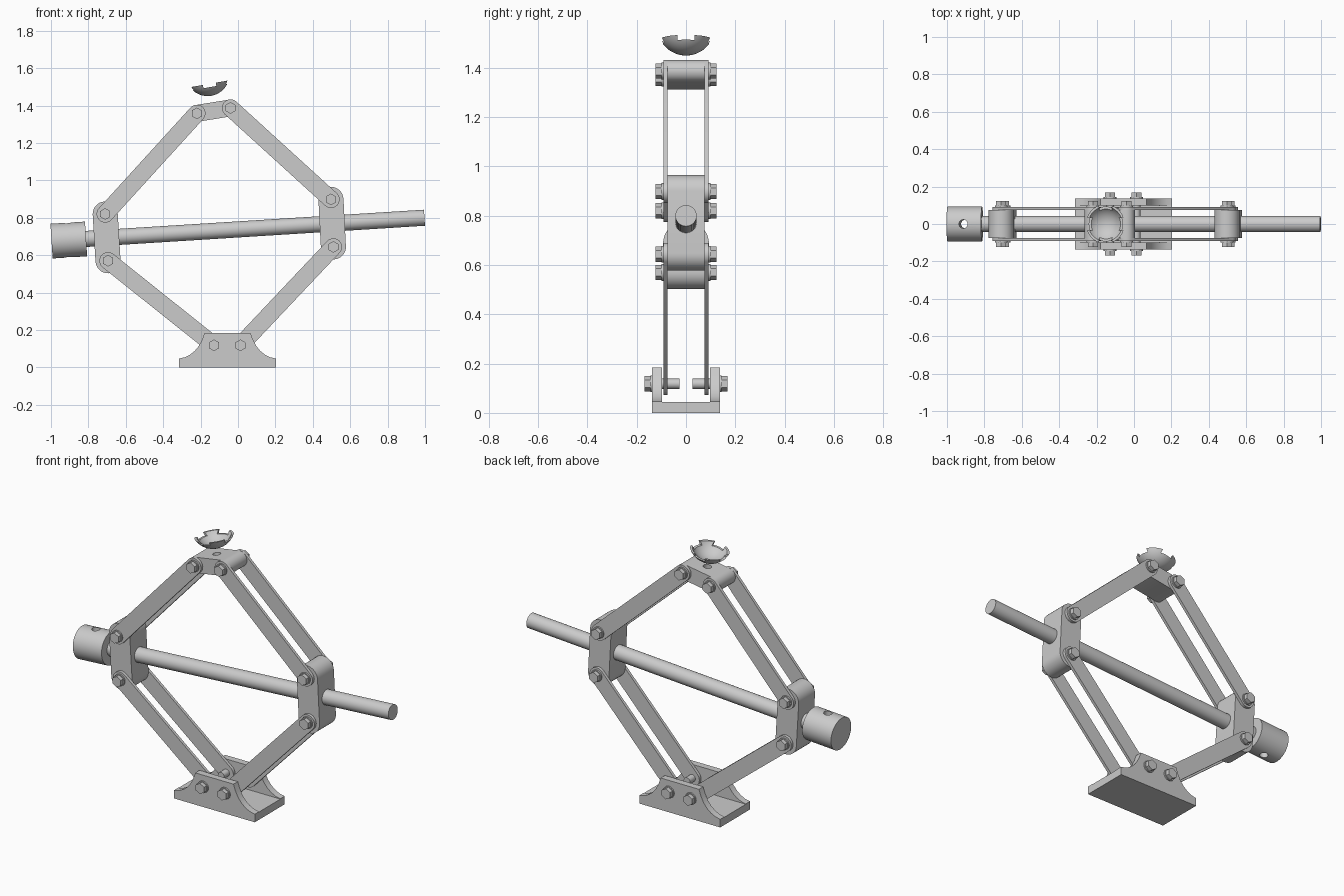
import bpy, bmesh, math
from mathutils import Vector, Matrix

cube = bpy.data.objects.get("Cube")
if cube:
    bpy.data.objects.remove(cube)

# Pivot points in the x-z plane
TOP_L, TOP_R = (-0.22, 1.358), (-0.04, 1.387)
LEFT_UP, LEFT_LOW = (-0.71, 0.82), (-0.695, 0.57)
RIGHT_UP, RIGHT_LOW = (0.497, 0.898), (0.51, 0.644)
BASE_L, BASE_R = (-0.128, 0.118), (0.013, 0.118)
BLOCK_Y, ARM_Y = 0.075, 0.092
WALL_IN, WALL_OUT = 0.098, 0.137


def finish(name, bm):
    bmesh.ops.recalc_face_normals(bm, faces=bm.faces)
    mesh = bpy.data.meshes.new(name)
    bm.to_mesh(mesh)
    bm.free()
    ob = bpy.data.objects.new(name, mesh)
    bpy.context.collection.objects.link(ob)
    bpy.ops.object.select_all(action='DESELECT')
    ob.select_set(True)
    bpy.context.view_layer.objects.active = ob
    bpy.ops.object.shade_smooth_by_angle(angle=math.radians(35))
    return ob


def prism(name, outline, y0, y1):
    """Extrude an x-z outline along y."""
    bm = bmesh.new()
    face = bm.faces.new([bm.verts.new((x, y0, z)) for x, z in outline])
    ext = bmesh.ops.extrude_face_region(bm, geom=[face])
    verts = [g for g in ext["geom"] if isinstance(g, bmesh.types.BMVert)]
    bmesh.ops.translate(bm, verts=verts, vec=(0, y1 - y0, 0))
    return finish(name, bm)


def link(name, p, q, r, y0, y1, steps=16):
    """Bar with round ends about the pivots p and q."""
    a = math.atan2(q[1] - p[1], q[0] - p[0])
    pts = []
    for c, start in ((q, a - math.pi / 2), (p, a + math.pi / 2)):
        for i in range(steps + 1):
            t = start + math.pi * i / steps
            pts.append((c[0] + r * math.cos(t), c[1] + r * math.sin(t)))
    return prism(name, pts, y0, y1)


def add_rod(bm, p, q, r, sides=32):
    p, q = Vector(p), Vector(q)
    rot = (q - p).to_track_quat('Z', 'Y').to_matrix().to_4x4()
    bmesh.ops.create_cone(bm, cap_ends=True, segments=sides, radius1=r, radius2=r,
                          depth=(q - p).length,
                          matrix=Matrix.Translation((p + q) / 2) @ rot)


def rod(name, p, q, r, sides=32):
    bm = bmesh.new()
    add_rod(bm, p, q, r, sides)
    return finish(name, bm)


def bolt(name, pivot, y, side, shank_end):
    """Hex head on a washer, with a shank running inwards."""
    x, z = pivot
    bm = bmesh.new()
    for y0, y1, r, n in ((y, y + 0.008, 0.034, 24), (y + 0.008, y + 0.031, 0.031, 6),
                         (shank_end, y, 0.021, 20)):
        add_rod(bm, (x, side * y0, z), (x, side * y1, z), r, n)
    return finish(name, bm)


def cut(ob, cutter):
    mod = ob.modifiers.new("cut", 'BOOLEAN')
    mod.operation, mod.solver, mod.object = 'DIFFERENCE', 'EXACT', cutter
    cutter.hide_render = True
    bpy.ops.object.select_all(action='DESELECT')
    ob.select_set(True)
    bpy.context.view_layer.objects.active = ob
    bpy.ops.object.modifier_apply(modifier=mod.name)
    bpy.data.objects.remove(cutter)
    bpy.ops.object.shade_smooth_by_angle(angle=math.radians(35))


# Base: floor plate and two flared side walls
MID = -0.056
prism("base_floor", [(MID - 0.26, 0), (MID + 0.26, 0), (MID + 0.26, 0.045), (MID - 0.26, 0.045)],
      -WALL_IN, WALL_IN)
half = [(0.26, 0), (0.26, 0.047), (0.228, 0.054), (0.2, 0.068), (0.175, 0.088),
        (0.153, 0.115), (0.135, 0.15), (0.123, 0.185)]
wall = [(MID + x, z) for x, z in half] + [(MID - x, z) for x, z in reversed(half)]
for side, tag in ((-1, "front"), (1, "back")):
    prism(tag + "_base_wall", wall, *sorted((side * WALL_IN, side * WALL_OUT)))

# Arms in front and back pairs, with their bolts
arms = {"upper_right_arm": (LEFT_UP, TOP_L), "upper_left_arm": (RIGHT_UP, TOP_R),
        "lower_right_arm": (LEFT_LOW, BASE_L), "lower_left_arm": (RIGHT_LOW, BASE_R)}
for side, tag in ((-1, "front"), (1, "back")):
    for name, (outer, inner) in arms.items():
        part = tag + "_" + name
        link(part, outer, inner, 0.046, *sorted((side * BLOCK_Y, side * ARM_Y)))
        bolt(part + "_outer_bolt", outer, ARM_Y, side, 0.06)
        if name.startswith("lower"):
            bolt(part + "_base_bolt", inner, WALL_OUT, side, 0.027)
        else:
            bolt(part + "_top_bolt", inner, ARM_Y, side, 0.06)

# Trunnion blocks and top block
link("right_trunnion", LEFT_LOW, LEFT_UP, 0.067, -BLOCK_Y, BLOCK_Y)
link("left_trunnion", RIGHT_LOW, RIGHT_UP, 0.067, -BLOCK_Y, BLOCK_Y)
top_block = link("top_block", TOP_L, TOP_R, 0.045, -BLOCK_Y, BLOCK_Y)
tilt = math.atan2(TOP_R[1] - TOP_L[1], TOP_R[0] - TOP_L[0])
up = Vector((-math.sin(tilt), 0, math.cos(tilt)))
centre = Vector((-0.13, 0, 1.3725))
cut(top_block, rod("top_hole_cutter", centre, centre + up * 0.1, 0.022))

# Threaded spindle and its drive knob with a cross hole
start, end = Vector((-0.997, 0, 0.675)), Vector((0.997, 0, 0.8))
axis = (end - start).normalized()
rod("spindle", start + axis * 0.15, end, 0.043)
knob = rod("drive_knob", start, start + axis * 0.185, 0.093, 48)
hole = start + axis * 0.09
normal = Vector((-axis.z, 0, axis.x))
cut(knob, rod("knob_hole_cutter", hole - normal * 0.2, hole + normal * 0.2, 0.023))

# Saddle cup: spherical shell revolved about z, notched on four sides, then tilted
R, DEPTH, THICK = 0.117, 0.065, 0.011
bm = bmesh.new()
rim = math.acos((R - DEPTH) / R)
rim_in = math.acos((R - DEPTH) / (R - THICK))
arc = [(R, rim * i / 10) for i in range(11)] + [(R - THICK, rim_in * i / 10) for i in range(10, -1, -1)]
verts = [bm.verts.new((r * math.sin(t), 0, R - r * math.cos(t))) for r, t in arc]
edges = [bm.edges.new(pair) for pair in zip(verts, verts[1:])]
bmesh.ops.spin(bm, geom=verts + edges, cent=(0, 0, 0), axis=(0, 0, 1),
               angle=math.tau, steps=48, use_duplicate=False)
bmesh.ops.remove_doubles(bm, verts=bm.verts, dist=0.0001)
cup = finish("saddle_cup", bm)
for w, d in ((0.07, 0.4), (0.4, 0.07)):
    bm = bmesh.new()
    bmesh.ops.create_cube(bm, size=1, matrix=Matrix.Translation((0, 0, DEPTH + 0.032))
                          @ Matrix.Diagonal((w, d, 0.1, 1)))
    cut(cup, finish("notch_cutter", bm))
cup.location = (-0.142, 0, 1.452)
cup.rotation_euler = (0, -math.radians(10), 0)
